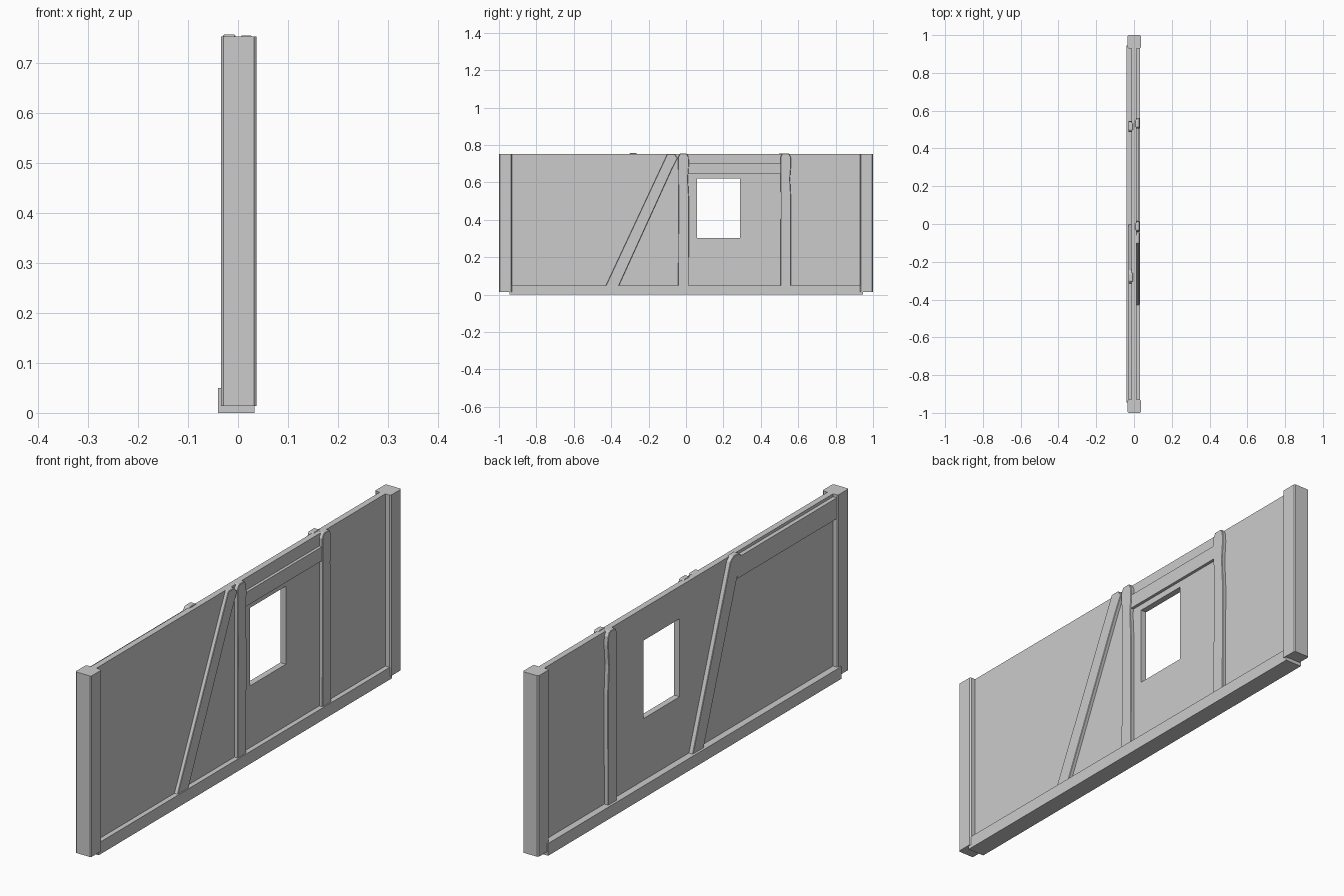
import bpy
import bmesh

cube = bpy.data.objects.get("Cube")
if cube:
    bpy.data.objects.remove(cube, do_unlink=True)

grey = bpy.data.materials.new("plain grey")
grey.use_nodes = True
grey.diffuse_color = (0.6, 0.6, 0.6, 1)
grey.node_tree.nodes["Principled BSDF"].inputs["Base Color"].default_value = (0.6, 0.6, 0.6, 1)

TOP = 0.752           # top of the wall
LEDGE = 0.05          # top of the sill beam
WALL = (-0.012, 0.013)
LEFT = (0.005, 0.028)     # depth of timbers on the left face
RIGHT = (-0.03, -0.005)   # depth of timbers on the right face


def finish(name, bm, bevel=0):
    bmesh.ops.recalc_face_normals(bm, faces=bm.faces)
    mesh = bpy.data.meshes.new(name)
    bm.to_mesh(mesh)
    bm.free()
    mesh.materials.append(grey)
    obj = bpy.data.objects.new(name, mesh)
    bpy.context.collection.objects.link(obj)
    if bevel:
        mod = obj.modifiers.new("worn edges", 'BEVEL')
        mod.width = bevel
        mod.segments = 1
    return obj


def extrude_x(bm, faces, depth):
    """Push faces drawn in the y-z plane through to the far depth."""
    geom = bmesh.ops.extrude_face_region(bm, geom=faces, use_keep_orig=True)["geom"]
    for v in geom:
        if isinstance(v, bmesh.types.BMVert):
            v.co.x = depth


def slab(name, outline, depth, bevel=0):
    bm = bmesh.new()
    face = bm.faces.new([bm.verts.new((depth[0], y, z)) for y, z in outline])
    extrude_x(bm, [face], depth[1])
    return finish(name, bm, bevel)


def rect(y0, y1, z0, z1):
    return [(y0, z0), (y1, z0), (y1, z1), (y0, z1)]


# Wall panel with the window opening
bm = bmesh.new()
outer, inner = [[bm.verts.new((WALL[0], y, z)) for y, z in loop]
                for loop in (rect(-0.94, 0.94, 0.03, TOP), rect(0.058, 0.29, 0.302, 0.62))]
ring = [bm.faces.new((outer[i], outer[(i + 1) % 4], inner[(i + 1) % 4], inner[i]))
        for i in range(4)]
extrude_x(bm, ring, WALL[1])
finish("wall_panel", bm)

# Sill beam along the bottom
slab("sill_beam", rect(-0.945, 0.945, 0, LEDGE), (-0.04, 0.033))

# Corner posts with chamfered vertical edges
for name, side in (("front", -1), ("back", 1)):
    bm = bmesh.new()
    c, x0, x1, y0, y1 = 0.005, -0.034, 0.037, 0.93, 1.0
    plan = [(x0 + c, y0), (x1 - c, y0), (x1, y0 + c), (x1, y1 - c),
            (x1 - c, y1), (x0 + c, y1), (x0, y1 - c), (x0, y0 + c)]
    face = bm.faces.new([bm.verts.new((x, side * y, 0.014)) for x, y in plan])
    top = bmesh.ops.extrude_face_region(bm, geom=[face], use_keep_orig=True)["geom"]
    for v in top:
        if isinstance(v, bmesh.types.BMVert):
            v.co.z = TOP
    finish(name + "_corner_post", bm)


# Rough upright studs, slightly uneven with rounded shoulders
def stud(name, y0, y1, depth):
    slab(name, [(y0, 0.04), (y1, 0.04), (y1 + 0.002, 0.5), (y1 - 0.004, 0.62),
                (y1 + 0.002, 0.7), (y1, 0.735), (y1 - 0.01, TOP + 0.002),
                (y0 + 0.01, TOP + 0.002), (y0, 0.735), (y0 + 0.002, 0.5)], depth, 0.002)


stud("left_middle_stud", -0.042, 0.014, LEFT)
stud("left_back_stud", 0.505, 0.56, LEFT)
stud("right_back_stud", 0.487, 0.543, RIGHT)

# Diagonal braces
slab("left_brace", [(-0.43, 0.045), (-0.36, 0.045), (-0.078, 0.665), (-0.045, 0.73),
                    (-0.062, TOP), (-0.1, TOP)], LEFT, 0.002)
slab("right_brace", [(-0.07, 0.045), (0.0, 0.045), (-0.245, 0.74),
                     (-0.265, TOP + 0.004), (-0.3, TOP + 0.004), (-0.315, 0.74)],
     RIGHT, 0.002)

# Horizontal rails
slab("left_lintel", rect(0.005, 0.51, 0.645, 0.702), (0.005, 0.025))
slab("right_top_rail", rect(-0.935, -0.29, 0.655, 0.74), (-0.029, -0.005))
